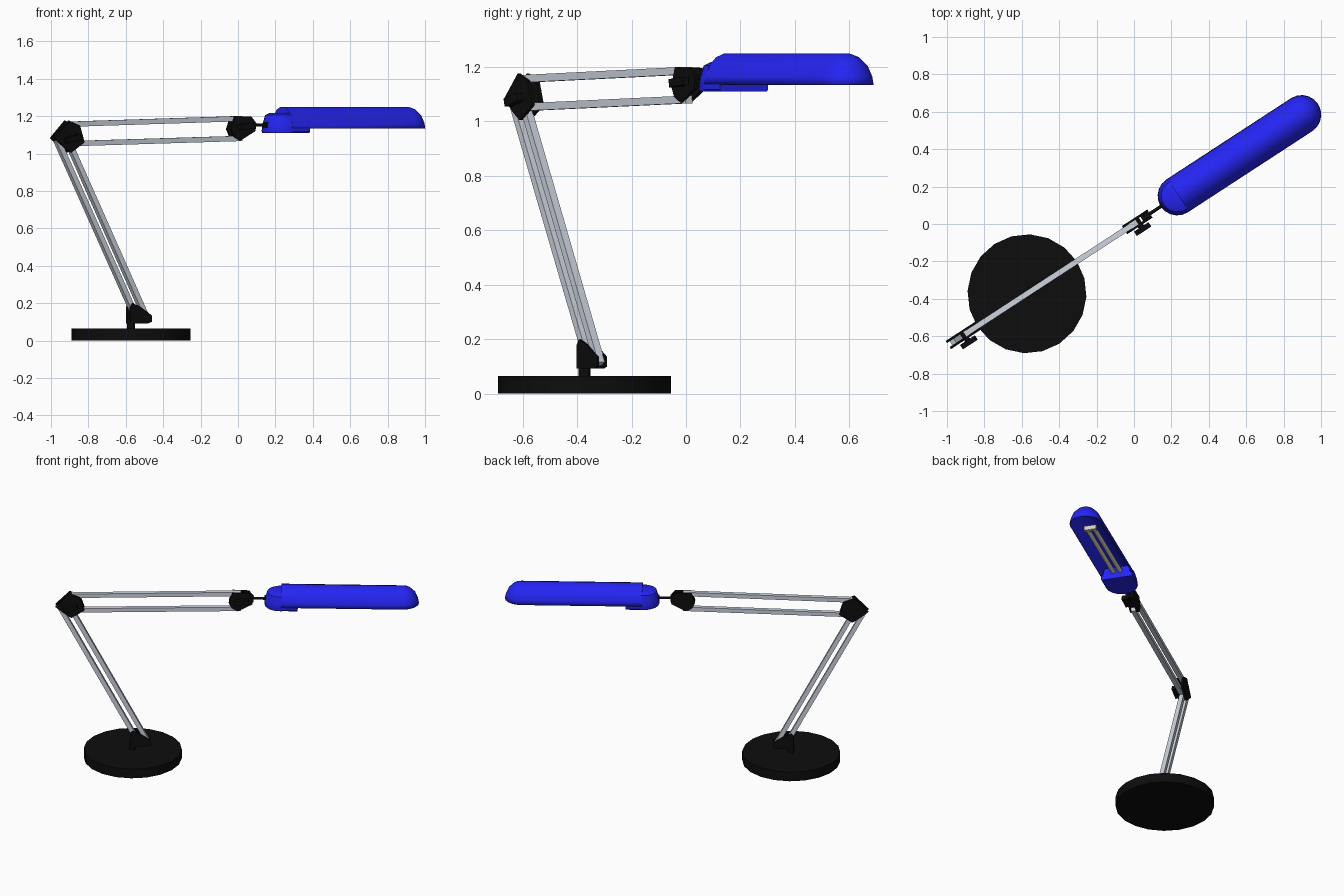
import bpy, bmesh, math
from mathutils import Matrix, Vector

if "Cube" in bpy.data.objects:
    bpy.data.objects.remove(bpy.data.objects["Cube"])

# The lamp is built in its own plane (u along the arm, v sideways, z up), then turned about z
TURN = Matrix.Rotation(math.radians(33.1), 4, 'Z')


def material(name, rgb):
    m = bpy.data.materials.new(name)
    m.diffuse_color = (*rgb, 1)
    m.use_nodes = True
    m.node_tree.nodes["Principled BSDF"].inputs["Base Color"].default_value = m.diffuse_color
    return m


BLACK = material("black", (0.004, 0.004, 0.004))
BLUE = material("blue", (0.018, 0.018, 0.9))
CREAM = material("cream", (0.66, 0.64, 0.54))
METAL = material("metal", (0.62, 0.66, 0.74))


def finish(bm, name, mat, smooth=None):
    bmesh.ops.recalc_face_normals(bm, faces=bm.faces)
    bmesh.ops.transform(bm, matrix=TURN, verts=bm.verts)
    me = bpy.data.meshes.new(name)
    bm.to_mesh(me)
    bm.free()
    ob = bpy.data.objects.new(name, me)
    bpy.context.collection.objects.link(ob)
    me.materials.append(mat)
    if smooth:
        bpy.ops.object.select_all(action='DESELECT')
        ob.select_set(True)
        bpy.context.view_layer.objects.active = ob
        bpy.ops.object.shade_smooth_by_angle(angle=math.radians(smooth))
    return ob


def prism(name, pts, v0, v1, mat=BLACK):
    """Extrude a (u, z) outline sideways from v0 to v1."""
    bm = bmesh.new()
    f = bm.faces.new([bm.verts.new((u, v0, z)) for u, z in pts])
    ext = bmesh.ops.extrude_face_region(bm, geom=[f])
    verts = [g for g in ext["geom"] if isinstance(g, bmesh.types.BMVert)]
    bmesh.ops.translate(bm, vec=(0, v1 - v0, 0), verts=verts)
    # Extruding keeps the starting face, so the solid is closed
    return finish(bm, name, mat)


def bar(name, a, b, width, thick, mat=METAL):
    """Rectangular bar between two (u, z) points."""
    a, b = Vector(a), Vector(b)
    d = (b - a).normalized()
    n = Vector((-d.y, d.x)) * width / 2
    return prism(name, [a + n, b + n, b - n, a - n], -thick / 2, thick / 2, mat)


def rod(name, a, b, r, mat=BLACK, sides=12):
    """Cylinder between two (u, v, z) points."""
    a, b = Vector(a), Vector(b)
    bm = bmesh.new()
    bmesh.ops.create_cone(bm, cap_ends=True, segments=sides, radius1=r, radius2=r,
                          depth=(b - a).length)
    rot = Vector((0, 0, 1)).rotation_difference(b - a).to_matrix().to_4x4()
    bmesh.ops.transform(bm, matrix=Matrix.Translation((a + b) / 2) @ rot, verts=bm.verts)
    return finish(bm, name, mat, 35)


def loft(name, u0, u1, round0, round1, profile, floor):
    """Stack stadium rings (radius, z); each end is either round or flat."""
    bm = bmesh.new()
    rings = []
    for r, z in profile:
        ring = []
        for centre, is_round, start in ((u1, round1, -90), (u0, round0, 90)):
            steps = 10 if is_round else 1
            for i in range(steps + 1):
                t = math.radians(start + 180 * i / steps)
                du = r * math.cos(t) if is_round else 0
                ring.append(bm.verts.new((centre + du, r * math.sin(t), z)))
        rings.append(ring)
    n = len(rings[0])
    for lo, hi in zip(rings, rings[1:]):
        for i in range(n):
            j = (i + 1) % n
            bm.faces.new((lo[i], lo[j], hi[j], hi[i]))
    bm.faces.new(rings[-1])
    if floor:
        bm.faces.new(rings[0][::-1])
    return finish(bm, name, BLUE, 32)


def joint(name, pts, knob_u, knob_z, tilt):
    """Pair of side plates with a pin and a wing knob."""
    for side, s in (("left", 1), ("right", -1)):
        prism(f"{name}_plate_{side}", pts, s * 0.013, s * 0.026)
    rod(f"{name}_pin", (knob_u, 0.026, knob_z), (knob_u, -0.045, knob_z), 0.016)
    d = Vector((math.cos(tilt), math.sin(tilt))) * 0.045
    c = Vector((knob_u, knob_z))
    n = Vector((-d.y, d.x)) * 0.33
    prism(f"{name}_knob", [c + d + n, c + d - n, c - d - n, c - d + n], -0.062, -0.034)


# Round base, stem and bracket
rod("base", (-0.683, 0, 0), (-0.683, 0, 0.065), 0.318, sides=20)
rod("base_stem", (-0.683, 0, 0.06), (-0.683, 0, 0.11), 0.022)
bracket = [(-0.7, 0.092), (-0.7, 0.18), (-0.685, 0.2), (-0.635, 0.18),
           (-0.565, 0.135), (-0.565, 0.1), (-0.59, 0.092)]
for side, s in (("left", 1), ("right", -1)):
    prism(f"base_bracket_{side}", bracket, s * 0.013, s * 0.023)
prism("base_bracket_floor", [(-0.7, 0.092), (-0.7, 0.115), (-0.6, 0.115),
                             (-0.59, 0.092)], -0.014, 0.014)

# Lower arm: two parallel bars
bar("lower_arm_back", (-1.155, 1.07), (-0.67, 0.16), 0.029, 0.03)
bar("lower_arm_front", (-1.075, 1.045), (-0.58, 0.11), 0.029, 0.03)

# Upper arm: two parallel bars
bar("upper_arm_top", (-1.08, 1.157), (0.02, 1.187), 0.028, 0.03)
bar("upper_arm_bottom", (-1.07, 1.053), (0.02, 1.081), 0.028, 0.03)

# Elbow and wrist joints
joint("elbow", [(-1.185, 1.083), (-1.093, 1.176), (-1.025, 1.15), (-0.995, 1.06),
                (-1.08, 1.005), (-1.12, 1.03)], -1.085, 1.08, 0.25)
joint("wrist", [(-0.06, 1.13), (-0.035, 1.2), (0.07, 1.197), (0.102, 1.16),
                (0.094, 1.12), (0, 1.07), (-0.04, 1.09)], 0.024, 1.145, 0.1)

# Neck rod and its socket at the shade
rod("neck_rod", (0.06, 0, 1.153), (0.24, 0, 1.153), 0.009)
bar("neck_block", (0.05, 1.15), (0.1, 1.15), 0.04, 0.03, BLACK)
bar("neck_socket", (0.172, 1.153), (0.235, 1.153), 0.031, 0.036, BLACK)

# Shade: open shell, lower end cap and lamp housing
shell = loft("shade_shell", 0.282, 1.07, False, True,
             [(0.105, 1.135), (0.1, 1.165), (0.083, 1.205), (0.052, 1.236), (0.016, 1.25)],
             False)
wall = shell.modifiers.new("wall", 'SOLIDIFY')
wall.thickness = 0.004
wall.offset = -1
loft("shade_end_cap", 0.276, 0.288, True, False,
     [(0.102, 1.11), (0.105, 1.12), (0.1, 1.16), (0.086, 1.205), (0.06, 1.218)], True)
loft("lamp_housing", 0.28, 0.39, False, False,
     [(0.1, 1.11), (0.105, 1.117), (0.105, 1.137), (0.094, 1.14), (0.08, 1.19)], True)

# Twin fluorescent tubes with their end bridge
for side, s in (("left", 1), ("right", -1)):
    rod(f"lamp_tube_{side}", (0.37, s * 0.023, 1.16), (0.97, s * 0.023, 1.16), 0.015, CREAM)
bar("lamp_tube_bridge", (0.955, 1.16), (0.98, 1.16), 0.03, 0.08, CREAM)
